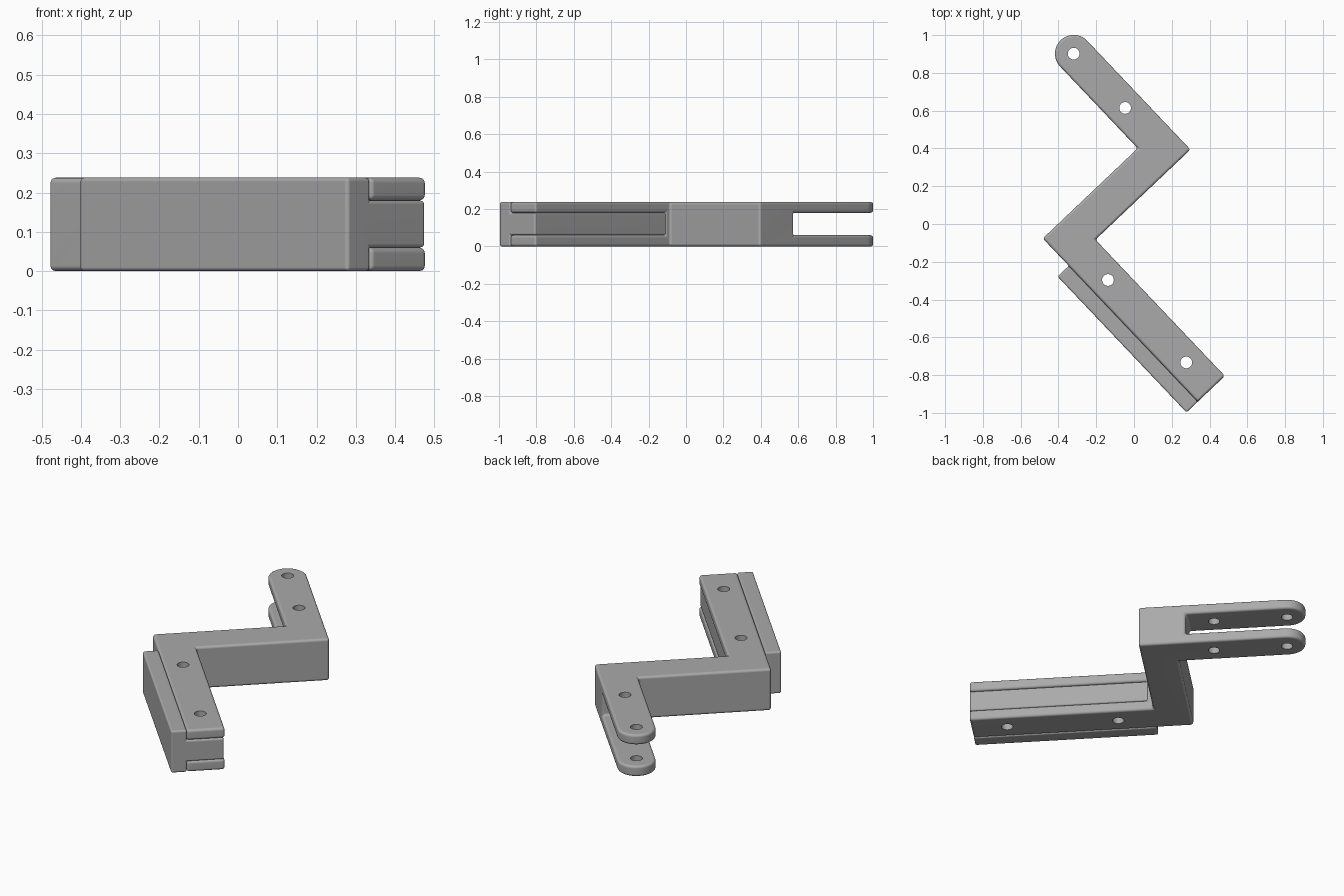
import bpy, bmesh, math
from math import cos, sin, pi

if "Cube" in bpy.data.objects:
    bpy.data.objects.remove(bpy.data.objects["Cube"], do_unlink=True)

TURN = -math.radians(46.5)      # the arms run diagonally across the ground
H = 0.238                       # overall height
SLOT = (0.06, 0.18)             # height range of the fork slots
ARM_END, ARM_START = 0.915, -0.077
FACE = -0.403                   # outer side of the lower arm

metal = bpy.data.materials.new("plain_grey")
metal.use_nodes = True
grey = (0.4, 0.4, 0.4, 1)
metal.diffuse_color = grey
metal.node_tree.nodes["Principled BSDF"].inputs["Base Color"].default_value = grey


def extrude(name, profile, vec):
    """Closed profile of 3D points pushed along vec."""
    bm = bmesh.new()
    face = bm.faces.new([bm.verts.new(p) for p in profile])
    new = bmesh.ops.extrude_face_region(bm, geom=[face])["geom"]
    bmesh.ops.translate(bm, vec=vec, verts=[v for v in new if isinstance(v, bmesh.types.BMVert)])
    bmesh.ops.recalc_face_normals(bm, faces=bm.faces)
    mesh = bpy.data.meshes.new(name)
    bm.to_mesh(mesh)
    bm.free()
    mesh.materials.append(metal)
    ob = bpy.data.objects.new(name, mesh)
    ob.rotation_euler.z = TURN
    bpy.context.collection.objects.link(ob)
    return ob


def box(name, u, v, z):
    pts = [(u[0], v[0], z[0]), (u[1], v[0], z[0]), (u[1], v[1], z[0]), (u[0], v[1], z[0])]
    return extrude(name, pts, (0, 0, z[1] - z[0]))


def activate(ob):
    bpy.context.view_layer.update()
    bpy.ops.object.select_all(action="DESELECT")
    ob.select_set(True)
    bpy.context.view_layer.objects.active = ob


def cut(ob, cutter):
    mod = ob.modifiers.new("cut", "BOOLEAN")
    mod.operation = "DIFFERENCE"
    mod.solver = "EXACT"
    mod.object = cutter
    activate(ob)
    bpy.ops.object.modifier_apply(modifier=mod.name)
    bpy.data.objects.remove(cutter, do_unlink=True)


def round_edges(ob, width):
    mod = ob.modifiers.new("round", "BEVEL")
    mod.width = width
    mod.segments = 4
    mod.limit_method = "ANGLE"
    mod.angle_limit = math.radians(40)
    activate(ob)
    bpy.ops.object.modifier_apply(modifier=mod.name)


def drill(ob, u, v, r=0.031):
    ring = [(u + r * cos(a * pi / 16), v + r * sin(a * pi / 16), -0.1) for a in range(32)]
    cut(ob, extrude("drill", ring, (0, 0, 0.5)))


def finish(ob):
    activate(ob)
    bpy.ops.object.shade_smooth_by_angle(angle=math.radians(35))
    mod = ob.modifiers.new("flat_face_normals", "WEIGHTED_NORMAL")
    mod.keep_sharp = True


# Z-shaped bracket with one round fork end and one square fork end
mid, r = 0.389, 0.099
tip = [(-0.874 + r * cos(a), mid + r * sin(a), 0)
       for a in (pi / 2 + pi * i / 24 for i in range(25))]
outline = tip + [(-0.277, mid - r, 0), (-0.277, FACE, 0), (ARM_END, FACE, 0),
                 (ARM_END, -0.205, 0), (-0.08, -0.205, 0), (-0.08, mid + r, 0)]
bracket = extrude("bracket", outline, (0, 0, H))
cut(bracket, box("upper_slot", (-1.2, -0.335), (0.2, 0.6), SLOT))
cut(bracket, box("lower_slot", (-0.045, 1.1), (-0.5, -0.1), SLOT))
round_edges(bracket, 0.014)

# T-shaped insert: side plate with a tongue filling the lower fork
lo, hi = SLOT
tee = [(-0.485, 0), (FACE, 0), (FACE, lo), (-0.21, lo),
       (-0.21, hi), (FACE, hi), (FACE, H), (-0.485, H)]
insert = extrude("tongue_plate", [(ARM_START, v, z) for v, z in tee],
                 (ARM_END - ARM_START, 0, 0))
round_edges(insert, 0.01)

# Pin holes
for u in (-0.874, -0.478):
    drill(bracket, u, mid)
for u in (0.12, 0.722):
    for part in (bracket, insert):
        drill(part, u, -0.304)

for part in (bracket, insert):
    finish(part)
